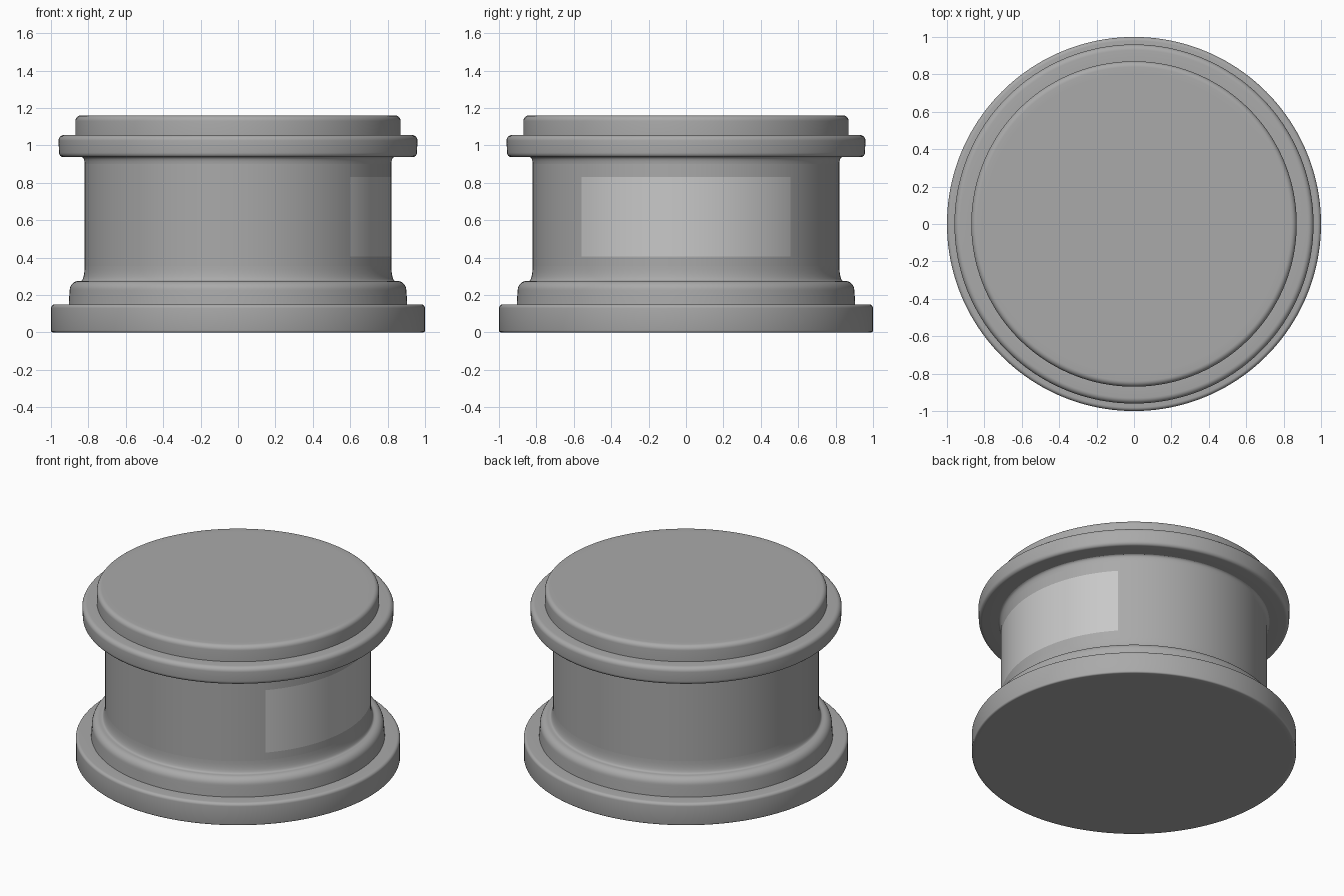
import bpy, math

if "Cube" in bpy.data.objects:
    bpy.data.objects.remove(bpy.data.objects["Cube"])

SEG = 180          # two-degree steps around the axis
HALF_PLATE = 43    # half angle of the plaque in degrees


def material(name, v):
    m = bpy.data.materials.new(name)
    m.diffuse_color = (v, v, v, 1)
    m.use_nodes = True
    m.node_tree.nodes["Principled BSDF"].inputs["Base Color"].default_value = m.diffuse_color
    return m


stone = material("stone_grey", 0.40)
plate = material("light_plaque_grey", 0.58)


def arc(cx, cz, rx, rz, a0, a1, n=6):
    """Elliptical corner as (radius, height) points."""
    pts = []
    for i in range(n + 1):
        a = math.radians(a0 + (a1 - a0) * i / n)
        pts.append((cx + rx * math.cos(a), cz + rz * math.sin(a)))
    return pts


def lathe(name, profile, plaque_range=None):
    """Revolve a bottom-to-top profile; points at radius 0 close the end."""
    verts, rings, faces, mats = [], [], [], []
    for r, z in profile:
        if r < 1e-6:
            rings.append([len(verts)] * SEG)
            verts.append((0, 0, z))
        else:
            rings.append(list(range(len(verts), len(verts) + SEG)))
            for i in range(SEG):
                a = math.radians(1 + i * 360 / SEG)
                verts.append((r * math.cos(a), r * math.sin(a), z))
    for k in range(len(rings) - 1):
        zm = (profile[k][1] + profile[k + 1][1]) / 2
        for i in range(SEG):
            j = (i + 1) % SEG
            f = [rings[k][i], rings[k][j], rings[k + 1][j], rings[k + 1][i]]
            faces.append(list(dict.fromkeys(f)))
            ang = (2 + i * 360 / SEG + 180) % 360 - 180
            inside = plaque_range and plaque_range[0] < zm < plaque_range[1]
            mats.append(1 if inside and abs(ang) < HALF_PLATE else 0)
    me = bpy.data.meshes.new(name)
    me.from_pydata(verts, [], faces)
    me.materials.append(stone)
    if plaque_range:
        me.materials.append(plate)
    me.polygons.foreach_set("material_index", mats)
    me.update()
    ob = bpy.data.objects.new(name, me)
    bpy.context.collection.objects.link(ob)
    bpy.ops.object.select_all(action='DESELECT')
    ob.select_set(True)
    bpy.context.view_layer.objects.active = ob
    bpy.ops.object.shade_smooth_by_angle(angle=math.radians(35))
    return ob


# Wide foot disc
lathe("base_plinth", [(0, 0), (0.97, 0)] + arc(0.99, 0.01, 0.01, 0.01, -90, 0, 3)
      + arc(0.98, 0.13, 0.02, 0.02, 0, 90) + [(0.905, 0.15)])

# Rounded step above the foot, sweeping into the drum
lathe("base_moulding", [(0.905, 0.15), (0.902, 0.20)]
      + arc(0.852, 0.225, 0.048, 0.05, 0, 90, 8)
      + arc(0.84, 0.355, 0.02, 0.08, 270, 180))

# Drum with the flush plaque on the +x side
lathe("drum", [(0.82, 0.355), (0.82, 0.405), (0.82, 0.83), (0.82, 0.90)]
      + arc(0.835, 0.90, 0.015, 0.037, 180, 90, 4), (0.405, 0.83))

# Overhanging rim of the cap
lathe("cap_rim", [(0.835, 0.937)] + arc(0.935, 0.962, 0.022, 0.025, -90, 0)
      + arc(0.93, 1.025, 0.03, 0.03, 0, 90) + [(0.87, 1.055)])

# Top disc
lathe("cap_top", [(0.87, 1.055)] + arc(0.84, 1.13, 0.03, 0.03, 0, 90) + [(0.80, 1.16), (0, 1.16)])
